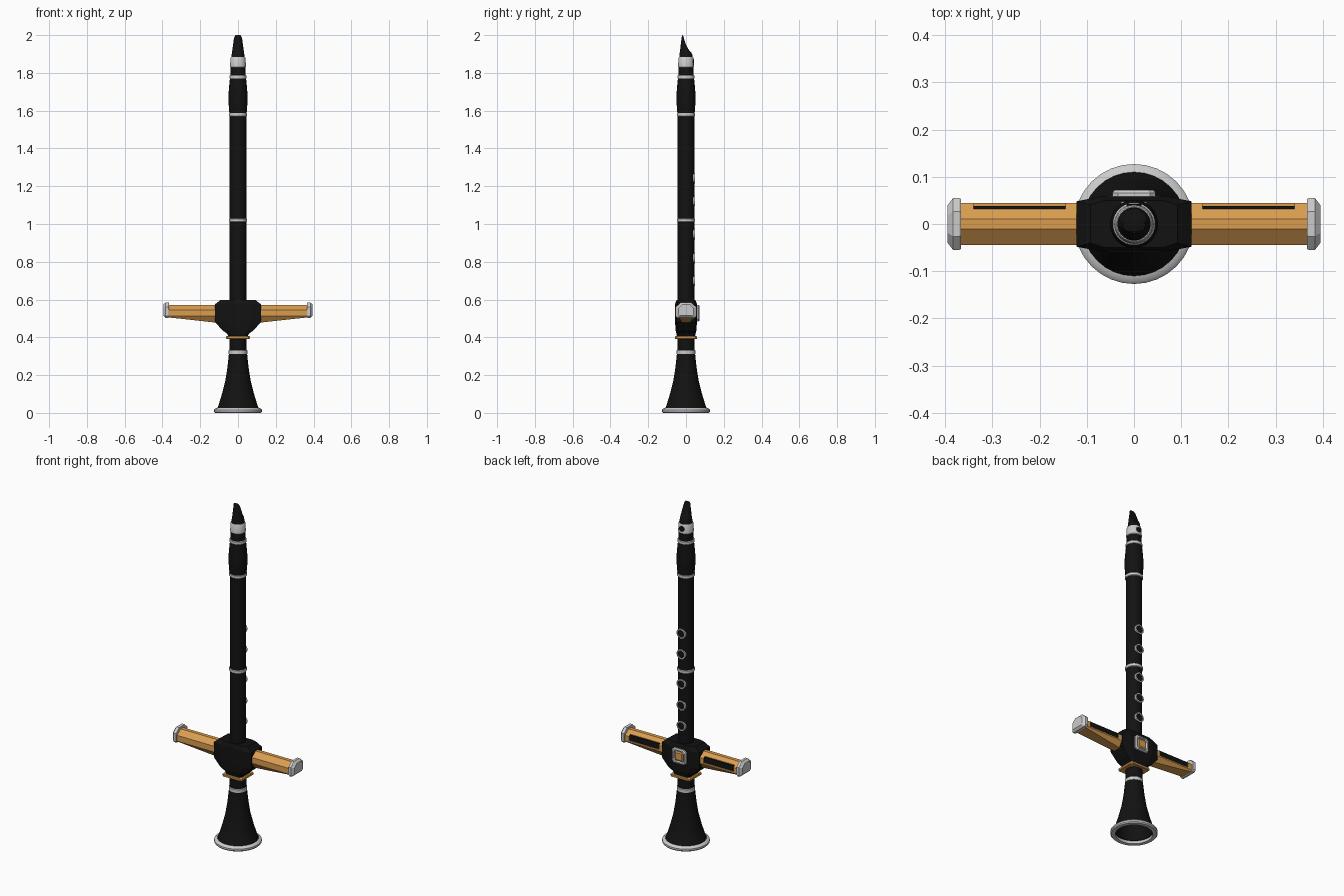
import bpy, bmesh
from math import cos, sin, pi, radians
from mathutils import Matrix, Vector

if "Cube" in bpy.data.objects:
    bpy.data.objects.remove(bpy.data.objects["Cube"])


def material(name, rgb):
    m = bpy.data.materials.new(name)
    m.diffuse_color = (*rgb, 1)
    m.use_nodes = True
    m.node_tree.nodes["Principled BSDF"].inputs["Base Color"].default_value = m.diffuse_color
    return m


BLACK = material("black", (0.006, 0.006, 0.006))
GOLD = material("gold", (0.70, 0.34, 0.08))


def finish(name, bm, mat=None, smooth=False):
    bmesh.ops.recalc_face_normals(bm, faces=bm.faces)
    me = bpy.data.meshes.new(name)
    bm.to_mesh(me)
    bm.free()
    ob = bpy.data.objects.new(name, me)
    bpy.context.collection.objects.link(ob)
    if mat:
        me.materials.append(mat)
    if smooth:
        bpy.ops.object.select_all(action='DESELECT')
        ob.select_set(True)
        bpy.context.view_layer.objects.active = ob
        bpy.ops.object.shade_smooth_by_angle(angle=radians(35))
    return ob


def loft(name, sections, mat=None, smooth=False, loop=False):
    """Skin closed sections; cap the ends, or join last to first."""
    bm = bmesh.new()
    rings = [[bm.verts.new(p) for p in s] for s in sections]
    n = len(rings[0])
    for a, b in zip(rings, rings[1:] + (rings[:1] if loop else [])):
        for i in range(n):
            j = (i + 1) % n
            bm.faces.new((a[i], a[j], b[j], b[i]))
    if not loop:
        bm.faces.new(rings[0])
        bm.faces.new(rings[-1])
    return finish(name, bm, mat, smooth)


def circle(r, z, n=32):
    return [(r * cos(2 * pi * i / n), r * sin(2 * pi * i / n), z) for i in range(n)]


def lathe(name, profile, mat=None, loop=False):
    return loft(name, [circle(r, z) for r, z in profile], mat, True, loop)


def band(name, r, z0, z1):
    b = 0.003
    return lathe(name, [(r - b, z0), (r, z0 + b), (r, z1 - b), (r - b, z1)])


def box(name, x0, x1, y0, y1, z0, z1, mat=None):
    return loft(name, [[(x, y, z) for x, y in ((x0, y0), (x1, y0), (x1, y1), (x0, y1))]
                       for z in (z0, z1)], mat)


def octagon(hx, hy, cx, cy):
    q = [(hx, hy - cy), (hx - cx, hy)]
    q += [(-x, y) for x, y in reversed(q)]
    return q + [(-x, -y) for x, y in q]


# Hollow flared bell and its rim
lathe("bell", [(0.115, 0.018), (0.105, 0.035), (0.085, 0.10), (0.067, 0.17), (0.056, 0.24),
               (0.048, 0.315), (0.036, 0.315), (0.044, 0.24), (0.056, 0.17), (0.074, 0.10),
               (0.098, 0.018)], BLACK, loop=True)
lathe("bell_rim", [(0.100, 0.0), (0.122, 0.0), (0.127, 0.006), (0.127, 0.016), (0.120, 0.024),
                   (0.108, 0.027), (0.100, 0.012)], loop=True)

# Main tube, barrel and rings
lathe("lower_neck", [(0.045, 0.31), (0.045, 0.43)], BLACK)
lathe("body_tube", [(0.044, 0.55), (0.044, 1.575)], BLACK)
lathe("barrel", [(0.045, 1.575), (0.050, 1.64), (0.051, 1.68), (0.046, 1.74), (0.042, 1.78)], BLACK)
lathe("mouthpiece_neck", [(0.041, 1.775), (0.039, 1.84)], BLACK)
for name, r, z0, z1 in (("bell_ring", 0.049, 0.308, 0.332), ("middle_ring", 0.047, 1.01, 1.03),
                        ("barrel_lower_ring", 0.048, 1.57, 1.59),
                        ("barrel_upper_ring", 0.045, 1.768, 1.788)):
    band(name, r, z0, z1)
lathe("ligature", [(0.039, 1.828), (0.042, 1.832), (0.040, 1.880), (0.037, 1.885)])

# Mouthpiece: tapered tube clipped by a curved sloping cut on the back
mouth = []
for r, cy, hy, z, cut in ((0.036, 0, 0.036, 1.875, 1), (0.034, 0, 0.034, 1.895, 1),
                          (0.032, 0, 0.033, 1.908, 0.028), (0.030, -0.001, 0.030, 1.92, 0.016),
                          (0.026, -0.003, 0.025, 1.95, 0.000), (0.022, -0.004, 0.020, 1.98, -0.010),
                          (0.018, -0.005, 0.017, 1.993, -0.014), (0.012, -0.006, 0.013, 2.0, -0.016)):
    mouth.append([(x * r, min(cy + y * hy, cut), z) for x, y, _ in circle(1, 0)])
loft("mouthpiece", mouth, BLACK, True)


# Rings standing on the back: tone holes and the ligature opening
def back_disc(name, r, y0, y1, z, mat):
    return loft(name, [[(x, y, z + v) for x, v, _ in circle(r, 0, 24)] for y in (y0, y1)], mat, True)


for i, z in enumerate((0.70, 0.82, 0.947, 1.122, 1.243)):
    ring = [[((R * cos(a)), y, z + R * sin(a))
             for R, y in ((0.022, 0.036), (0.028, 0.036), (0.028, 0.048), (0.022, 0.048))]
            for a in [2 * pi * k / 24 for k in range(24)]]
    loft(f"tone_hole_ring_{i + 1}", ring, None, True, loop=True)
    back_disc(f"tone_hole_pad_{i + 1}", 0.0225, 0.036, 0.0445, z, BLACK)
back_disc("ligature_hole", 0.016, 0.030, 0.0425, 1.858, BLACK)

# Faceted guard block and the gold collar beneath it
loft("guard_block", [[(x, y, z) for x, y in octagon(hx, hy, cx, 0.010)] for hx, hy, cx, z in (
    (0.050, 0.048, 0.012, 0.405), (0.058, 0.051, 0.015, 0.42), (0.082, 0.055, 0.03, 0.436),
    (0.122, 0.058, 0.05, 0.482), (0.122, 0.058, 0.05, 0.575), (0.092, 0.050, 0.03, 0.598))], BLACK)
loft("gold_collar", [[(x, y, z) for x, y in octagon(0.064 - d, 0.059 - d, 0.008, 0.008)]
                     for d, z in ((0.004, 0.391), (0, 0.394), (0, 0.404), (0.004, 0.407))], GOLD)


# Guard arms with recessed black panels, and silver end caps
def arm_section(x, zb, wb):
    half = [(0.011, 0.572), (0.044, 0.546), (0.044, 0.512), (wb, zb)]
    return [(x, y, z) for y, z in half] + [(x, -y, z) for y, z in reversed(half)]


def cap_section(x, k):
    half = [(0.026, 0.585), (0.055, 0.560), (0.055, 0.512), (0.047, 0.503)]
    pts = half + [(-y, z) for y, z in reversed(half)]
    return [(x, y * k, 0.544 + (z - 0.544) * k) for y, z in pts]


for side, s in (("right", 1), ("left", -1)):
    arm = loft(f"{side}_guard_arm", [arm_section(s * 0.10, 0.476, 0.022),
                                     arm_section(s * 0.372, 0.506, 0.036)], GOLD)
    xs = sorted((s * 0.145, s * 0.34))
    cutter = box(f"{side}_recess_cutter", *xs, 0.032, 0.08, 0.520, 0.56)
    cutter.hide_render = True
    cutter.hide_set(True)
    mod = arm.modifiers.new("recess", 'BOOLEAN')
    mod.object = cutter
    mod.solver = 'EXACT'
    box(f"{side}_arm_panel", *xs, 0.029, 0.038, 0.519, 0.553, BLACK)
    loft(f"{side}_end_cap", [cap_section(s * 0.366, 0.96), cap_section(s * 0.370, 1),
                             cap_section(s * 0.383, 1), cap_section(s * 0.395, 0.72)])

# Framed gem on the back of the guard
def gem_section(hx, hz, y):
    return [(x, y, 0.528 + z) for x, z in octagon(hx, hz, 0.012, 0.012)]


loft("gem_frame", [gem_section(0.046, 0.044, 0.052), gem_section(0.046, 0.044, 0.066),
                   gem_section(0.041, 0.039, 0.072), gem_section(0.034, 0.032, 0.072),
                   gem_section(0.031, 0.029, 0.060), gem_section(0.031, 0.029, 0.052)], loop=True)
box("gem_backing", -0.032, 0.032, 0.05, 0.060, 0.498, 0.558, BLACK)
loft("gem", [[(x * k, y, 0.528 + z * k) for x, z in
              ((0.027, 0.027), (-0.027, 0.027), (-0.027, -0.027), (0.027, -0.027))]
             for k, y in ((1, 0.055), (1, 0.065), (0.75, 0.070))], GOLD)
